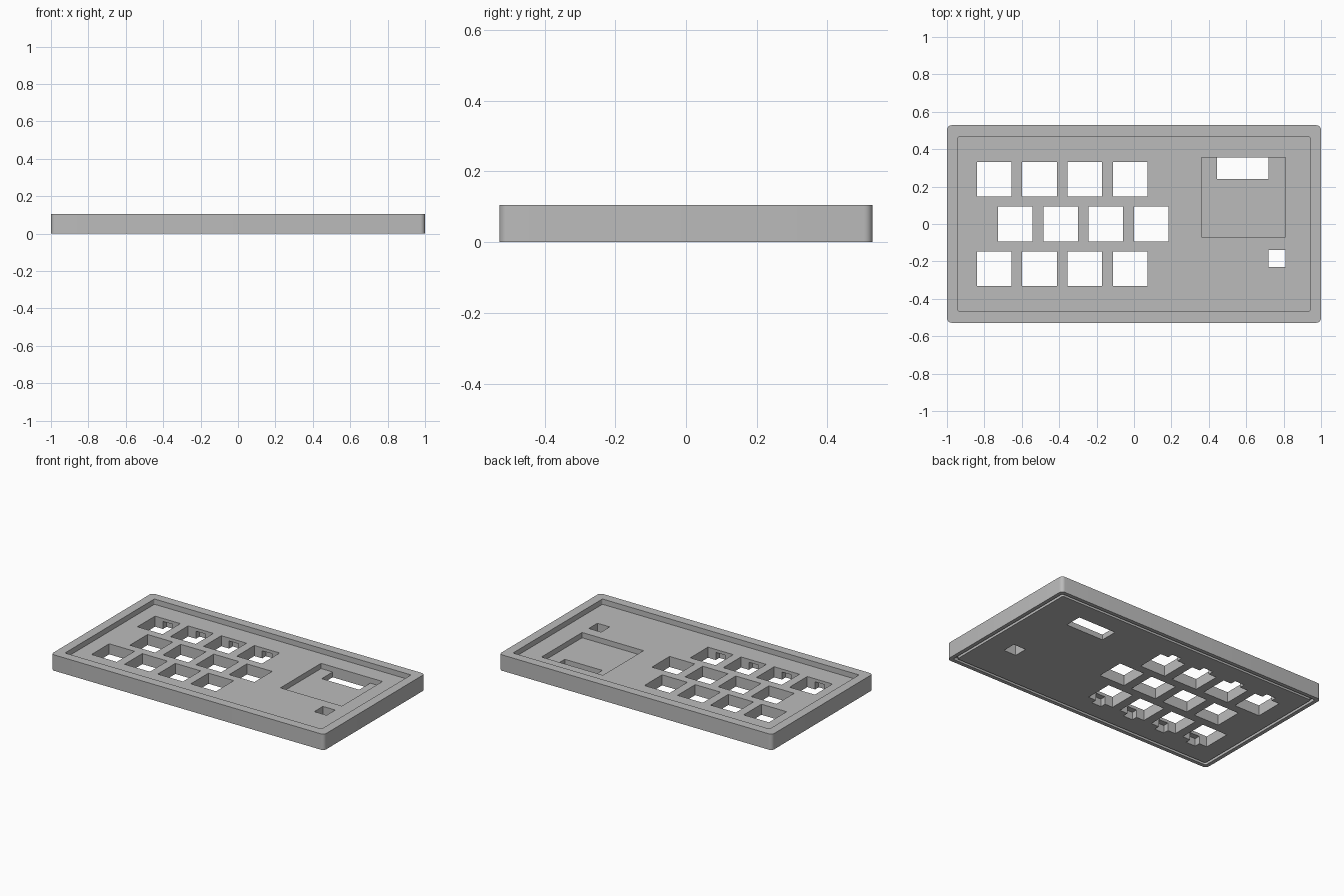
import bpy, bmesh
from mathutils import Vector

if "Cube" in bpy.data.objects:
    bpy.data.objects.remove(bpy.data.objects["Cube"], do_unlink=True)

TOP, FLOOR, POCKET = 0.105, 0.07, 0.035   # rim, plate and screen pocket heights
LOW, HIGH = -0.05, 0.2                    # through-cut limits


def block(name, x0, x1, y0, y1, z0, z1, radius=0.0):
    """Box between limits, with optional rounded upright edges."""
    bm = bmesh.new()
    bmesh.ops.create_cube(bm, size=1)
    lo, hi = Vector((x0, y0, z0)), Vector((x1, y1, z1))
    for v in bm.verts:
        v.co = [lo[i] + (v.co[i] + 0.5) * (hi[i] - lo[i]) for i in range(3)]
    if radius:
        upright = [e for e in bm.edges
                   if abs(e.verts[0].co.z - e.verts[1].co.z) > 0.001]
        bmesh.ops.bevel(bm, geom=upright, offset=radius, segments=6,
                        profile=0.5, affect='EDGES')
    mesh = bpy.data.meshes.new(name)
    bm.to_mesh(mesh)
    bm.free()
    obj = bpy.data.objects.new(name, mesh)
    bpy.context.collection.objects.link(obj)
    return obj


def centred(name, hx, hy, z0, z1, radius):
    return block(name, -hx, hx, -hy, hy, z0, z1, radius)


def cut(target, cutter):
    """Subtract the cutter and discard it."""
    bpy.context.view_layer.objects.active = target
    mod = target.modifiers.new("cut", 'BOOLEAN')
    mod.operation, mod.solver, mod.object = 'DIFFERENCE', 'EXACT', cutter
    bpy.ops.object.modifier_apply(modifier=mod.name)
    bpy.data.objects.remove(cutter, do_unlink=True)


# Case body with raised rim
case = centred("case_plate", 1.0, 0.528, 0, TOP, 0.025)
cut(case, centred("rim_recess", 0.94, 0.468, FLOOR, HIGH, 0.008))

# Sealing groove around the underside
groove = centred("groove", 0.975, 0.503, LOW, 0.02, 0.015)
cut(groove, centred("groove_core", 0.957, 0.485, -0.1, HIGH, 0.008))
cut(case, groove)

# Switch openings in three staggered rows; outer rows have clip notches below
HALF, PITCH = 0.0925, 0.2425
for side, start in ((1, -0.748), (0, -0.635), (-1, -0.748)):
    for column in range(4):
        x, y = start + column * PITCH, side * 0.24
        cut(case, block("switch_hole", x - HALF, x + HALF,
                        y - HALF, y + HALF, LOW, HIGH))
        if side:
            ys = sorted((y + side * 0.08, y + side * 0.13))
            cut(case, block("clip_notch", x - 0.035, x + 0.035,
                            *ys, LOW, FLOOR - 0.02))

# Screen pocket, connector slot and small button opening
cut(case, block("screen_pocket", 0.36, 0.81, -0.07, 0.355, POCKET, HIGH))
cut(case, block("connector_slot", 0.445, 0.72, 0.24, 0.355, LOW, HIGH))
cut(case, block("button_hole", 0.72, 0.81, -0.23, -0.14, LOW, HIGH))

# Grey plastic
grey = bpy.data.materials.new("grey_plastic")
grey.use_nodes = True
colour = (0.5, 0.5, 0.5, 1)
grey.diffuse_color = colour
grey.node_tree.nodes["Principled BSDF"].inputs["Base Color"].default_value = colour
case.data.materials.clear()
case.data.materials.append(grey)

# Smooth rounded corners, sharp edges elsewhere
bpy.ops.object.select_all(action='DESELECT')
case.select_set(True)
bpy.context.view_layer.objects.active = case
bpy.ops.object.shade_smooth_by_angle(angle=0.6)
